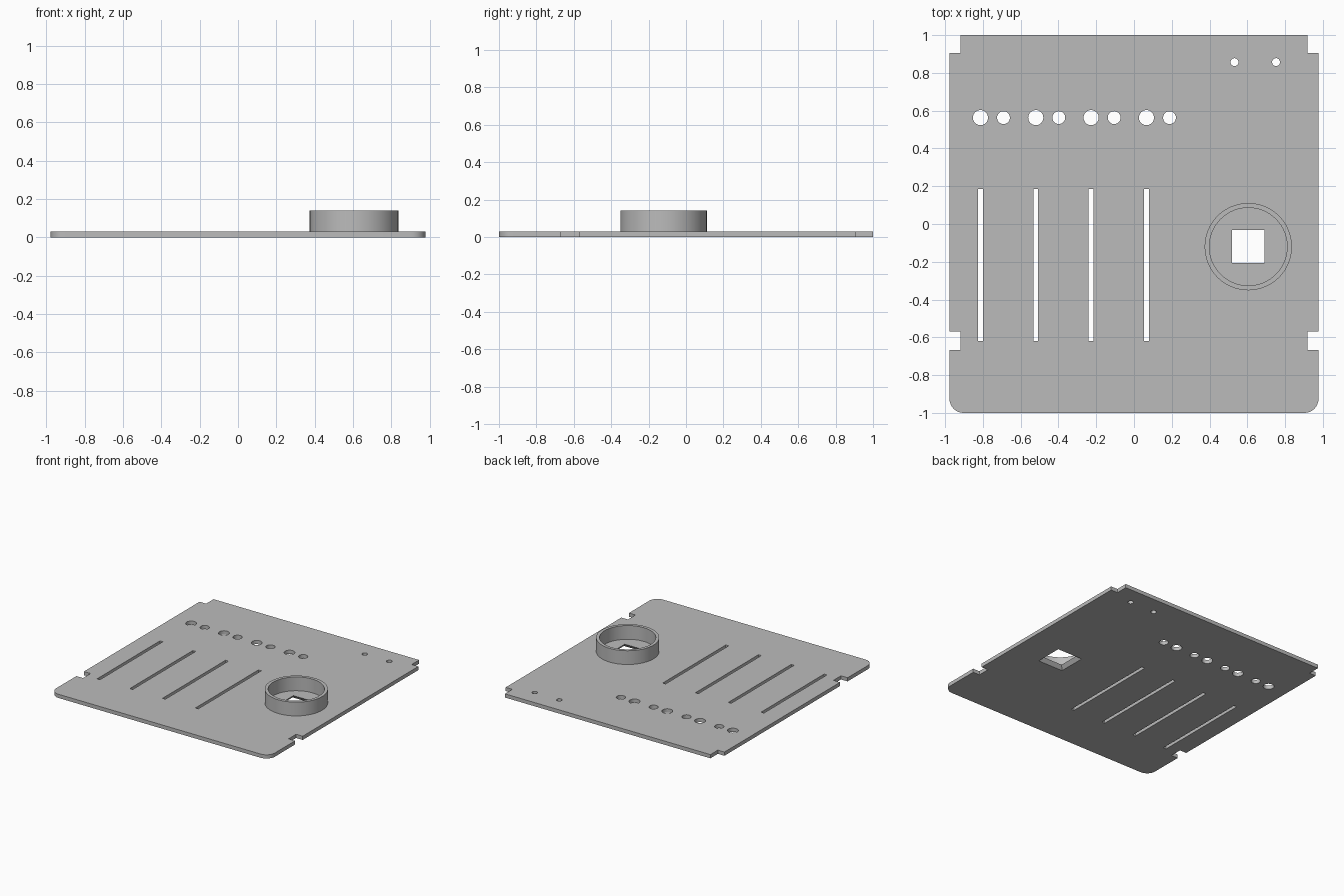
import bpy, bmesh
from math import cos, sin, pi

cube = bpy.data.objects.get("Cube")
if cube:
    bpy.data.objects.remove(cube, do_unlink=True)

grey = bpy.data.materials.new("panel grey")
grey.use_nodes = True
colour = (0.5, 0.5, 0.5, 1)
grey.diffuse_color = colour
grey.node_tree.nodes["Principled BSDF"].inputs["Base Color"].default_value = colour

THICK = 0.03
RING_X, RING_Y = 0.605, -0.12


def arc(x, y, r, start=0, end=2 * pi, n=32, closed=True):
    steps = n if closed else n - 1
    return [(x + r * cos(start + (end - start) * i / steps),
             y + r * sin(start + (end - start) * i / steps)) for i in range(n)]


def rect(x0, x1, y0, y1):
    return [(x0, y0), (x1, y0), (x1, y1), (x0, y1)]


def extruded(name, loops, z0, z1):
    """Fill the first loop, with the others as holes, and extrude it."""
    curve = bpy.data.curves.new(name + " profile", "CURVE")
    curve.dimensions = "2D"
    curve.fill_mode = "BOTH"
    curve.extrude = (z1 - z0) / 2
    for loop in loops:
        spline = curve.splines.new("POLY")
        spline.points.add(len(loop) - 1)
        for point, (x, y) in zip(spline.points, loop):
            point.co = (x, y, 0, 1)
        spline.use_cyclic_u = True
    helper = bpy.data.objects.new(name + " helper", curve)
    bpy.context.collection.objects.link(helper)
    bpy.context.view_layer.update()
    graph = bpy.context.evaluated_depsgraph_get()
    mesh = bpy.data.meshes.new_from_object(helper.evaluated_get(graph))
    bpy.data.objects.remove(helper, do_unlink=True)
    bm = bmesh.new()
    bm.from_mesh(mesh)
    bmesh.ops.translate(bm, verts=bm.verts, vec=(0, 0, (z0 + z1) / 2))
    bmesh.ops.remove_doubles(bm, verts=bm.verts, dist=0.0005)
    bmesh.ops.recalc_face_normals(bm, faces=bm.faces)
    bm.to_mesh(mesh)
    bm.free()
    mesh.name = name
    mesh.materials.clear()
    mesh.materials.append(grey)
    obj = bpy.data.objects.new(name, mesh)
    bpy.context.collection.objects.link(obj)
    bpy.ops.object.select_all(action="DESELECT")
    obj.select_set(True)
    bpy.context.view_layer.objects.active = obj
    bpy.ops.object.shade_smooth_by_angle(angle=pi / 6)
    return obj


# Panel outline: rounded front corners, side notches, cut back corners
right = arc(0.902, -0.925, 0.075, -pi / 2, 0, 9, False) + [
    (0.977, -0.667), (0.918, -0.667), (0.918, -0.57), (0.977, -0.57),
    (0.977, 0.905), (0.918, 0.905), (0.918, 1)]
outline = right + [(-x, y) for x, y in reversed(right)]

# Four channels, each with a slot and a pair of holes
holes = []
for i in range(4):
    x = -0.813 + 0.293 * i
    holes.append(rect(x - 0.013, x + 0.013, -0.62, 0.185))
    holes.append(arc(x, 0.563, 0.04))
    holes.append(arc(x + 0.122, 0.563, 0.034))

# Small holes at the back and the square opening inside the ring
holes += [arc(x, 0.857, 0.021, n=24) for x in (0.532, 0.752)]
half = 0.087
holes.append(rect(RING_X - half, RING_X + half, RING_Y - half, RING_Y + half))

panel = extruded("panel", [outline] + holes, 0, THICK)

# Flare the square opening towards the underside
for v in panel.data.vertices:
    dx, dy = v.co.x - RING_X, v.co.y - RING_Y
    if v.co.z < THICK / 2 and max(abs(dx), abs(dy)) < 0.1:
        v.co.x, v.co.y = RING_X + dx * 1.28, RING_Y + dy * 1.28

# Raised collar around the opening
extruded("collar_ring", [arc(RING_X, RING_Y, 0.231, n=64),
                         arc(RING_X, RING_Y, 0.206, n=64)], THICK - 0.001, 0.141)
